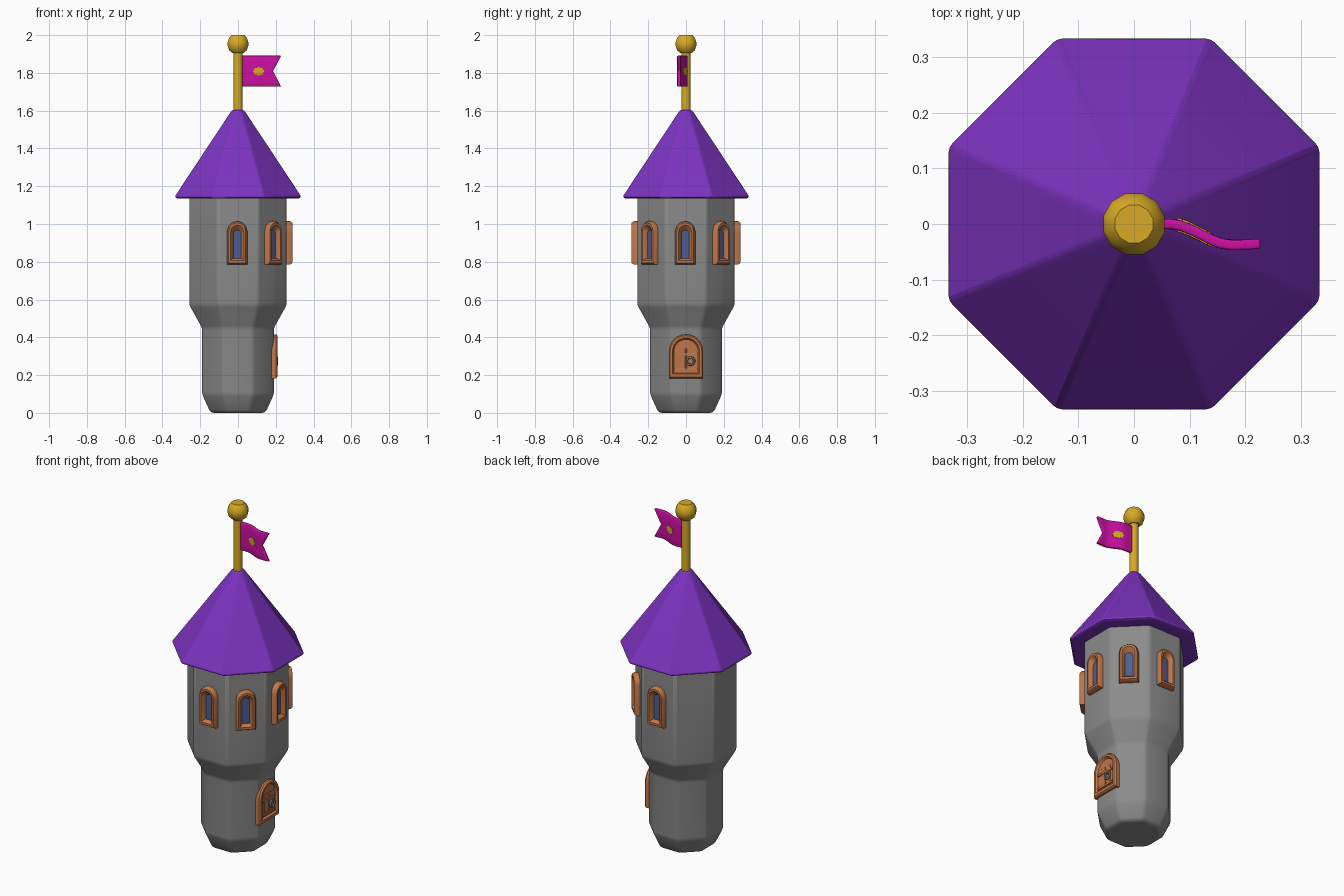
import bpy, bmesh, math
from mathutils import Vector

if "Cube" in bpy.data.objects:
    bpy.data.objects.remove(bpy.data.objects["Cube"])


def material(name, r, g, b):
    m = bpy.data.materials.new(name)
    m.diffuse_color = (r, g, b, 1)
    m.use_nodes = True
    m.node_tree.nodes["Principled BSDF"].inputs["Base Color"].default_value = m.diffuse_color
    return m


STONE = material("grey stone", 0.26, 0.26, 0.26)
PURPLE = material("purple roof", 0.20, 0.033, 0.52)
GOLD = material("gold", 0.68, 0.40, 0.02)
MAGENTA = material("magenta cloth", 0.60, 0.005, 0.36)
WOOD = material("orange wood", 0.52, 0.18, 0.065)
GLASS = material("blue glass", 0.08, 0.11, 0.28)
IRON = material("iron", 0.16, 0.18, 0.20)


def finish(bm, name, mats, bevel=0, angle=35):
    bmesh.ops.recalc_face_normals(bm, faces=bm.faces)
    me = bpy.data.meshes.new(name)
    bm.to_mesh(me)
    bm.free()
    ob = bpy.data.objects.new(name, me)
    bpy.context.collection.objects.link(ob)
    for m in mats:
        me.materials.append(m)
    bpy.ops.object.select_all(action='DESELECT')
    ob.select_set(True)
    bpy.context.view_layer.objects.active = ob
    bpy.ops.object.shade_smooth_by_angle(angle=math.radians(angle))
    if bevel:
        b = ob.modifiers.new("bevel", 'BEVEL')
        b.width, b.segments = bevel, 2
        b.limit_method, b.angle_limit = 'ANGLE', math.radians(22)
    return ob


def skin(bm, loops):
    """Bridge rings of points; returns the list of vertex rings."""
    rings = [[bm.verts.new(p) for p in loop] for loop in loops]
    for a, b in zip(rings, rings[1:]):
        for i in range(len(a)):
            j = (i + 1) % len(a)
            bm.faces.new((a[i], a[j], b[j], b[i]))
    return rings


def lathe(name, profile, sides, mat, bevel=0):
    """Prism-like turned part; profile is (apothem, z)."""
    bm = bmesh.new()
    k = 1 / math.cos(math.pi / sides)
    ang = [(i + 0.5) * math.tau / sides for i in range(sides)]
    rings = skin(bm, [[(r * k * math.cos(a), r * k * math.sin(a), z) for a in ang]
                      for r, z in profile])
    bm.faces.new(rings[0])
    bm.faces.new(rings[-1])
    return finish(bm, name, [mat], bevel)


def arch(half, z0, z1, n):
    """Round-topped outline in the wall plane."""
    pts = [(-half, z0), (half, z0)]
    pts += [(half * math.cos(math.pi * i / n), z1 - half + half * math.sin(math.pi * i / n))
            for i in range(n + 1)]
    return pts


def arched_panel(name, angle, steps, n, mats, shift=0):
    """Framed arched opening; steps are (half width, bottom, top, distance from axis)."""
    out = Vector((math.cos(angle), math.sin(angle), 0))
    side = Vector((-out.y, out.x, 0))
    bm = bmesh.new()
    rings = skin(bm, [[side * (u + shift) + out * d + Vector((0, 0, v))
                       for u, v in arch(h, z0, z1, n)] for h, z0, z1, d in steps])
    cap = bm.faces.new(rings[-1])
    cap.material_index = len(mats) - 1
    bm.faces.new(rings[0])
    return finish(bm, name, mats)


# tower body, roof, pole and finial
lathe("tower_body", [(0.14, 0), (0.152, 0.015), (0.19, 0.1), (0.19, 0.45), (0.257, 0.57),
                     (0.257, 1.145)], 8, STONE, 0.012)
lathe("roof", [(0.325, 1.135), (0.335, 1.145), (0.034, 1.6), (0.02, 1.607)], 8, PURPLE, 0.012)
lathe("flag_pole", [(0.024, 1.58), (0.024, 1.93)], 12, GOLD)
lathe("finial", [(0.03, 1.905), (0.047, 1.92), (0.055, 1.945), (0.055, 1.962),
                 (0.047, 1.985), (0.034, 2.0)], 12, GOLD)

# five windows around the front, right and back
WINDOW = [(0.053, 0.785, 1.015, 0.235), (0.053, 0.785, 1.015, 0.275), (0.045, 0.793, 1.007, 0.288),
          (0.035, 0.806, 0.994, 0.288), (0.026, 0.816, 0.982, 0.277), (0.021, 0.818, 0.968, 0.264)]
for i in range(5):
    arched_panel(f"window_{i + 1}", math.radians(-90 + 45 * i), WINDOW, 6, [WOOD, GLASS], -0.004)

# door on the right side
DOOR = [(0.091, 0.183, 0.416, 0.165), (0.091, 0.183, 0.416, 0.2), (0.084, 0.19, 0.409, 0.209),
        (0.072, 0.206, 0.397, 0.209), (0.064, 0.212, 0.389, 0.197)]
arched_panel("door", 0, DOOR, 12, [WOOD])


def box(name, size, loc, mat):
    bm = bmesh.new()
    bmesh.ops.create_cube(bm, size=1)
    for v in bm.verts:
        v.co = Vector([c * s for c, s in zip(v.co, size)]) + Vector(loc)
    return finish(bm, name, [mat], 0.002)


for i, z in enumerate((0.228, 0.31)):
    box(f"door_batten_{i + 1}", (0.01, 0.122, 0.014), (0.199, 0, z), WOOD)
for i, y in enumerate((-0.022, 0.022)):
    box(f"door_board_{i + 1}", (0.006, 0.038, 0.12), (0.197, y, 0.282), WOOD)

# door ring
bpy.ops.mesh.primitive_torus_add(major_radius=0.02, minor_radius=0.006, major_segments=16,
                                 minor_segments=6, location=(0.207, 0.024, 0.274),
                                 rotation=(0, math.pi / 2, 0))
ring = bpy.context.object
ring.name = "door_ring"
ring.data.materials.append(IRON)
bpy.ops.object.shade_smooth()
box("ring_mount", (0.014, 0.014, 0.014), (0.205, 0.024, 0.292), IRON)


def wave(x):
    t = min(max((x - 0.065) / 0.11, 0), 1)
    return -0.038 * t * t * (3 - 2 * t) + 0.05 * max(x - 0.18, 0)


# swallow-tailed flag
bm = bmesh.new()
N = 12
rows = []
for z, end in ((1.727, 0.228), (1.768, 0.207), (1.809, 0.185), (1.85, 0.207), (1.891, 0.228)):
    xs = [0.015 + (end - 0.015) * i / N for i in range(N + 1)]
    rows.append([bm.verts.new((x, wave(x), z)) for x in xs])
for a, b in zip(rows, rows[1:]):
    for i in range(N):
        bm.faces.new((a[i], a[i + 1], b[i + 1], b[i]))
flag = finish(bm, "flag", [MAGENTA])
s = flag.modifiers.new("thickness", 'SOLIDIFY')
s.thickness, s.offset = 0.018, 0
b = flag.modifiers.new("bevel", 'BEVEL')
b.width, b.segments, b.limit_method = 0.004, 2, 'ANGLE'

# scalloped emblem on both sides of the flag
for name, sgn in (("emblem_front", -1), ("emblem_back", 1)):
    bm = bmesh.new()
    loops = []
    for k, lift in ((1, 0.008), (1, 0.0125), (0.5, 0.0135)):
        loop = []
        for i in range(32):
            a = math.tau * i / 32
            r = k * (1 + 0.1 * math.cos(8 * a))
            x = 0.109 + 0.028 * r * math.cos(a)
            loop.append((x, wave(x) + sgn * lift, 1.808 + 0.021 * r * math.sin(a)))
        loops.append(loop)
    rings = skin(bm, loops)
    bm.faces.new(rings[-1])
    finish(bm, name, [GOLD])
